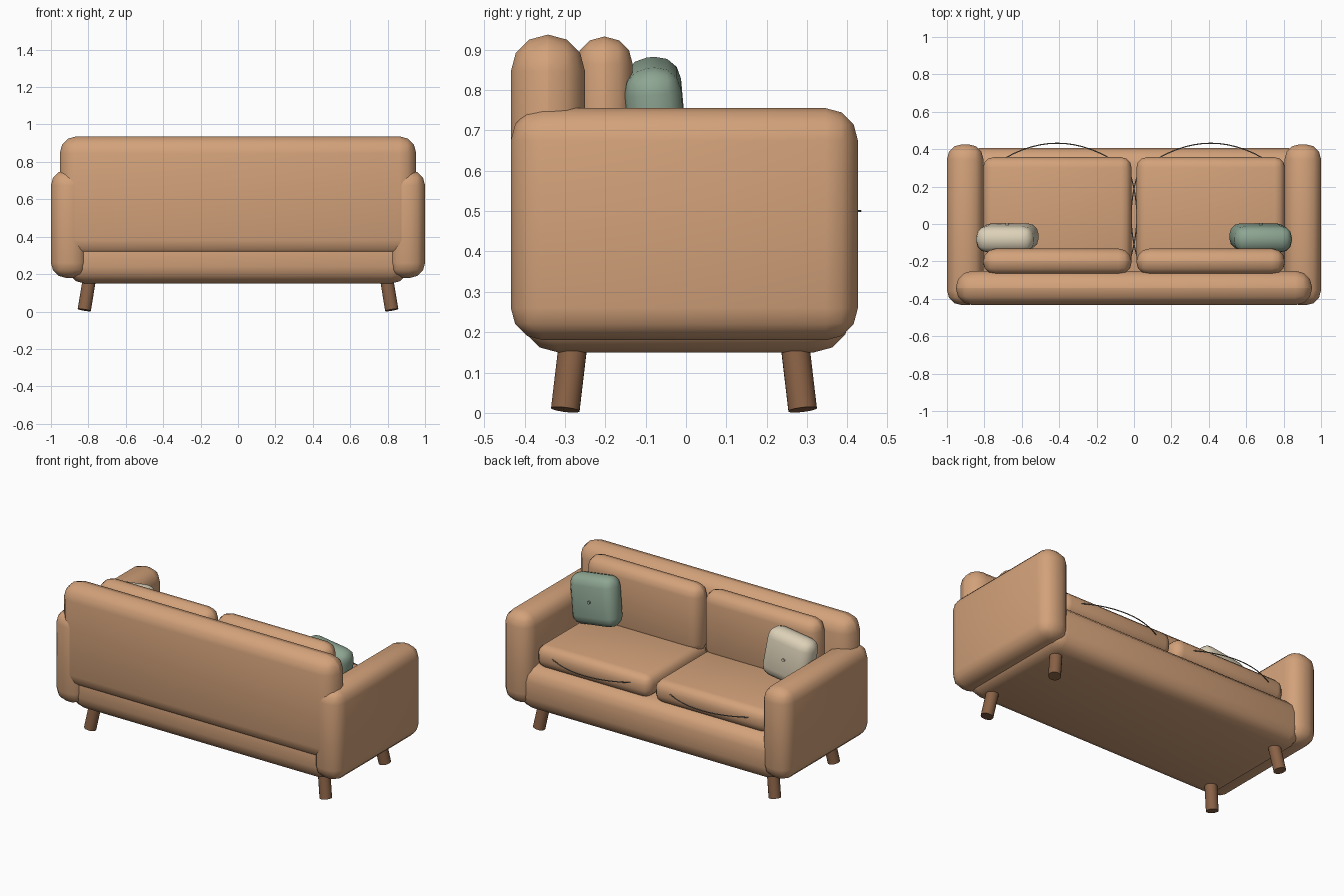
import bpy
from math import radians
from mathutils import Vector

if "Cube" in bpy.data.objects:
    bpy.data.objects.remove(bpy.data.objects["Cube"])


def material(name, rgb):
    m = bpy.data.materials.new(name)
    m.diffuse_color = (*rgb, 1)
    m.use_nodes = True
    m.node_tree.nodes["Principled BSDF"].inputs["Base Color"].default_value = m.diffuse_color
    return m


LEATHER = material("tan_leather", (0.65, 0.36, 0.195))
WOOD = material("brown_wood", (0.25, 0.12, 0.06))
GREEN = material("sage_fabric", (0.27, 0.38, 0.29))
CREAM = material("cream_fabric", (0.72, 0.64, 0.48))
THREAD = material("grey_thread", (0.22, 0.20, 0.16))


def finish(ob, name, mat):
    ob.name = name
    ob.data.materials.append(mat)
    return ob


def soft_box(name, lo, hi, bevel, mat, rot=(0, 0, 0)):
    """Box between two corners with rounded edges."""
    lo, hi = Vector(lo), Vector(hi)
    bpy.ops.mesh.primitive_cube_add(size=1, location=(lo + hi) / 2, rotation=rot)
    ob = finish(bpy.context.object, name, mat)
    for v in ob.data.vertices:
        v.co *= hi - lo
    mod = ob.modifiers.new("round", 'BEVEL')
    mod.width, mod.segments = bevel, 3
    bpy.ops.object.shade_smooth()
    return ob


def rod(name, a, b, r, mat, sides=16):
    """Cylinder from point a to point b."""
    a, b = Vector(a), Vector(b)
    bpy.ops.mesh.primitive_cylinder_add(vertices=sides, radius=r, depth=(b - a).length,
                                        location=(a + b) / 2)
    ob = finish(bpy.context.object, name, mat)
    ob.rotation_euler = (b - a).to_track_quat('Z', 'Y').to_euler()
    bpy.ops.object.shade_smooth_by_angle(angle=radians(40))
    return ob


def seam(name, a, b, bulge):
    """Thin thread arcing from a to b, pushed sideways by the bulge vector."""
    a, b, bulge = Vector(a), Vector(b), Vector(bulge)
    cu = bpy.data.curves.new(name, 'CURVE')
    cu.dimensions = '3D'
    cu.bevel_depth, cu.bevel_resolution = 0.003, 1
    sp = cu.splines.new('POLY')
    sp.points.add(12)
    for i, p in enumerate(sp.points):
        t = i / 12
        p.co = (*(a.lerp(b, t) + bulge * 4 * t * (1 - t)), 1)
    ob = bpy.data.objects.new(name, cu)
    bpy.context.collection.objects.link(ob)
    return finish(ob, name, THREAD)


# Frame: base and backrest
soft_box("base", (-0.91, -0.407, 0.15), (0.91, 0.407, 0.43), 0.09, LEATHER)
soft_box("backrest", (-0.953, -0.434, 0.29), (0.953, -0.25, 0.937), 0.091, LEATHER)

for s, side in ((-1, "left"), (1, "right")):
    def span(x0, x1):
        return sorted((s * x0, s * x1))

    # Arms
    x0, x1 = span(0.805, 1.0)
    soft_box(f"{side}_arm", (x0, -0.434, 0.18), (x1, 0.426, 0.755), 0.08, LEATHER)

    # Cushions
    x0, x1 = span(0.013, 0.807)
    soft_box(f"{side}_seat_cushion", (x0, -0.26, 0.415), (x1, 0.357, 0.557), 0.055, LEATHER)
    soft_box(f"{side}_back_cushion", (x0, -0.272, 0.50), (x1, -0.132, 0.932), 0.068, LEATHER)

    # Seam threads on the seat cushions
    seam(f"{side}_front_seam", (s * 0.69, 0.352, 0.5), (s * 0.13, 0.352, 0.5), (0, 0.08, 0))
    seam(f"{side}_inner_seam", (s * 0.015, -0.17, 0.5), (s * 0.015, 0.25, 0.5), (-s * 0.03, 0, 0))

    # Throw pillow leaning back, with a button on its face
    mat = GREEN if s > 0 else CREAM
    c = Vector((s * 0.677, -0.074, 0.718))
    half = Vector((0.156, 0.07, 0.152))
    pillow = soft_box(f"{side}_pillow", c - half, c + half, 0.06, mat,
                      (radians(5), radians(8 * s), 0))
    q = pillow.rotation_euler.to_matrix()
    rod(f"{side}_pillow_button", c + q @ Vector((0, 0.065, 0)), c + q @ Vector((0, 0.08, 0)),
        0.009, mat, 12)

    # Splayed legs
    for y, dy, end in ((0.289, -0.025, "front"), (-0.299, 0.025, "rear")):
        rod(f"{side}_{end}_leg", (s * 0.822, y, 0.008), (s * 0.787, y + dy, 0.22), 0.036, WOOD)
